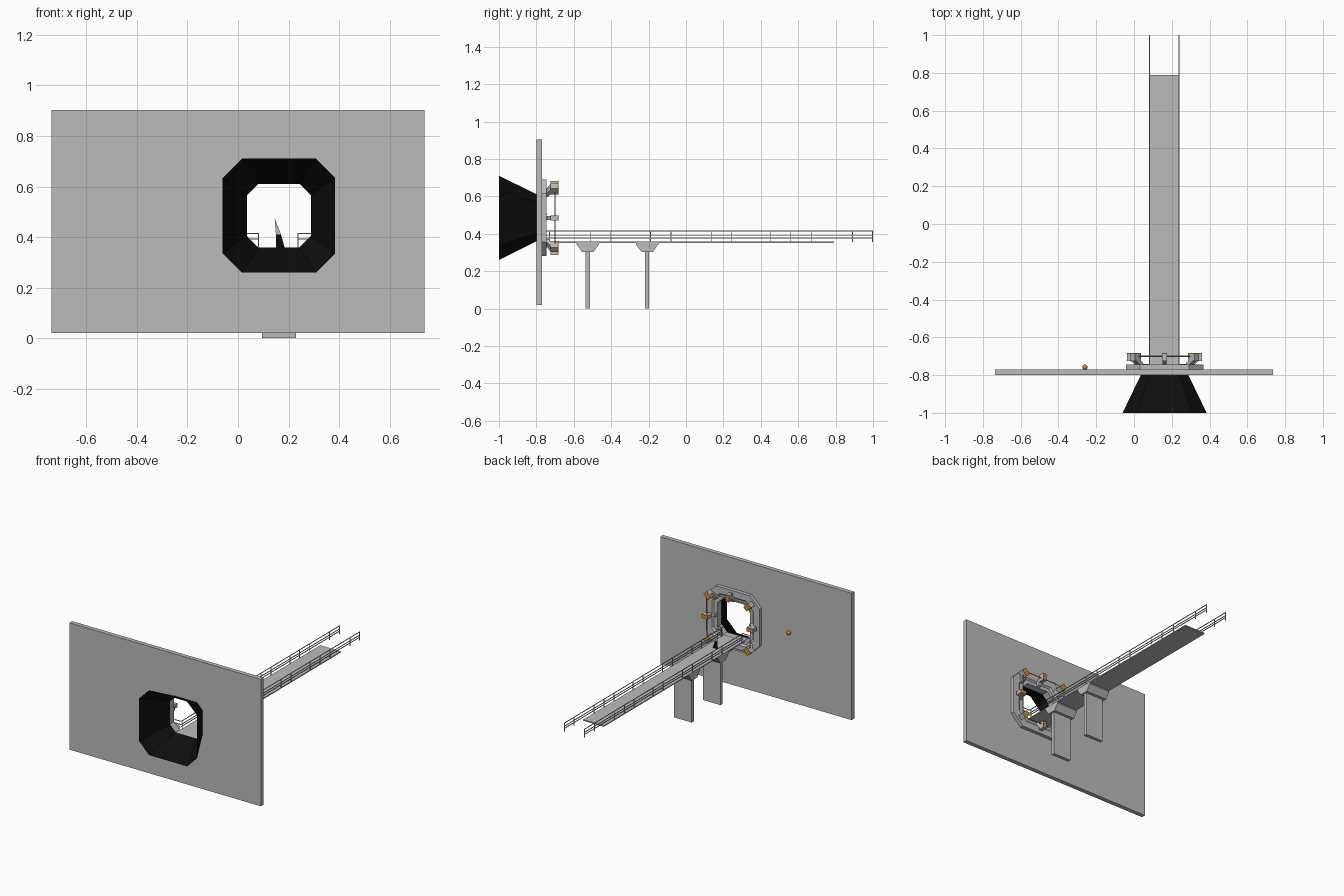
import bpy, bmesh, math
from mathutils import Vector, Matrix

if "Cube" in bpy.data.objects:
    bpy.data.objects.remove(bpy.data.objects["Cube"])

CX, CZ = 0.162, 0.485          # centre of the opening
PATH_X = 0.16                  # centre line of the walkway


def material(name, rgb):
    m = bpy.data.materials.new(name)
    m.diffuse_color = (*rgb, 1)
    m.use_nodes = True
    m.node_tree.nodes["Principled BSDF"].inputs["Base Color"].default_value = m.diffuse_color
    return m


GREY = material("concrete_grey", (0.5, 0.5, 0.5))
BLACK = material("black", (0.004, 0.004, 0.004))
ORANGE = material("orange", (0.65, 0.25, 0.02))


def finish(name, bm, mat, normals=True):
    bmesh.ops.remove_doubles(bm, verts=bm.verts, dist=1e-5)
    if normals:
        bmesh.ops.recalc_face_normals(bm, faces=bm.faces)
    me = bpy.data.meshes.new(name)
    bm.to_mesh(me)
    bm.free()
    me.materials.append(mat)
    ob = bpy.data.objects.new(name, me)
    bpy.context.collection.objects.link(ob)
    return ob


def octagon(y, hx, hz, c, cx=CX, cz=CZ):
    """Rectangle with corners cut by c, upright in the xz plane."""
    pts = []
    for sx, sz in ((1, 1), (-1, 1), (-1, -1), (1, -1)):
        a = (cx + sx * hx, y, cz + sz * (hz - c))
        b = (cx + sx * (hx - c), y, cz + sz * hz)
        pts += [a, b] if sx == sz else [b, a]
    return pts


def loft(name, loops, mat, closed=False):
    bm = bmesh.new()
    rings = [[bm.verts.new(p) for p in l] for l in loops]
    if closed:
        rings.append(rings[0])
    n = len(rings[0])
    for a, b in zip(rings, rings[1:]):
        for i in range(n):
            j = (i + 1) % n
            bm.faces.new((a[i], a[j], b[j], b[i]))
    return finish(name, bm, mat)


def add_box(bm, x, y, z, mat=None):
    """Box from (min, max) pairs, optionally transformed."""
    m = Matrix.Translation((sum(x) / 2, sum(y) / 2, sum(z) / 2)) @ \
        Matrix.Diagonal((x[1] - x[0], y[1] - y[0], z[1] - z[0], 1))
    bmesh.ops.create_cube(bm, size=1, matrix=(mat @ m) if mat else m)


def add_prism(bm, profile, x0, x1, mat=None):
    """Profile of (y, z) points swept along x."""
    mat = mat or Matrix.Identity(4)
    a = [bm.verts.new(mat @ Vector((x0, y, z))) for y, z in profile]
    b = [bm.verts.new(mat @ Vector((x1, y, z))) for y, z in profile]
    bm.faces.new(a)
    bm.faces.new(b[::-1])
    for i in range(len(a)):
        j = (i + 1) % len(a)
        bm.faces.new((a[j], a[i], b[i], b[j]))


# wall pierced by the octagonal opening
HOLE = (0.126, 0.126, 0.045)
wall = dict(cx=0, cz=0.4615)
loft("wall", [octagon(-0.80, *HOLE), octagon(-0.80, 0.737, 0.4415, 0, **wall),
              octagon(-0.77, 0.737, 0.4415, 0, **wall), octagon(-0.77, *HOLE)], GREY, True)

# black flared funnel in front of the wall
loft("funnel", [octagon(-1.0, 0.2225, 0.2255, 0.076), octagon(-0.80, *HOLE)], BLACK)

# stepped frame plate behind the wall
loft("frame", [octagon(-0.77, *HOLE), octagon(-0.77, 0.205, 0.205, 0.075),
               octagon(-0.745, 0.205, 0.205, 0.075), octagon(-0.745, 0.16, 0.16, 0.06),
               octagon(-0.755, 0.15, 0.15, 0.055), octagon(-0.755, *HOLE)], GREY, True)

# thin hoop carried by the clamps
R, T = 0.167, 0.003
loft("hoop", [octagon(-0.70, R - T, R - T, 0.04), octagon(-0.70 - T, R, R, 0.04),
              octagon(-0.70, R + T, R + T, 0.04), octagon(-0.70 + T, R, R, 0.04)], GREY, True)

# eight clamps around the opening: block, bent arm and orange end pad
blocks, pads = bmesh.new(), bmesh.new()
for k in range(8):
    r = 0.215 if k % 2 else 0.172
    w = 0.018 if k % 2 else 0.0135
    m = Matrix.Translation((CX, 0, CZ)) @ Matrix.Rotation(k * math.pi / 4, 4, 'Y')
    add_box(blocks, (-w, w), (-0.725, -0.687), (r - 0.022, r + 0.026), m)
    add_prism(blocks, [(-0.756, r - 0.045), (-0.756, r - 0.015), (-0.742, r - 0.012),
                       (-0.72, r + 0.016), (-0.72, r - 0.014), (-0.735, r - 0.04)],
              -w * 0.8, w * 0.8, m)
    add_box(pads, (-w, w), (-0.687, -0.683), (r - 0.022, r + 0.026), m)
finish("clamps", blocks, GREY)
finish("clamp_pads", pads, ORANGE)

# round orange button on the wall
bm = bmesh.new()
bmesh.ops.create_uvsphere(bm, u_segments=16, v_segments=10, radius=0.014,
                          matrix=Matrix.Translation((-0.26, -0.758, 0.505)))
for f in bm.faces:
    f.smooth = True
finish("wall_button", bm, ORANGE)

# walkway deck
bm = bmesh.new()
add_box(bm, (0.08, 0.24), (-0.77, 0.79), (0.351, 0.358))
finish("walkway_deck", bm, GREY)

# railings: three rails, posts in pairs, short return at the wall end
POSTS = (-0.73, -0.512, -0.405, -0.19, -0.08, 0.135, 0.245, 0.453, 0.56, 0.672, 0.89, 0.997)
t = 0.002
for side, name in ((-1, "left_railing"), (1, "right_railing")):
    bm = bmesh.new()
    x = PATH_X + side * 0.078
    for z in (0.377, 0.392, 0.414):
        add_box(bm, (x - t, x + t), (-0.745, 1.0), (z - t, z + t))
    for y in POSTS:
        add_box(bm, (x - t, x + t), (y - t, y + t), (0.356, 0.416))
    for z in (0.392, 0.414):
        xs = sorted((x, x + side * 0.05))
        add_box(bm, xs, (-0.745, -0.741), (z - t, z + t))
    finish(name, bm, GREY)

# two support pillars with flared heads
for i, y in enumerate((-0.525, -0.208)):
    bm = bmesh.new()
    add_box(bm, (0.094, 0.229), (y - 0.0115, y + 0.0115), (0, 0.305))
    add_prism(bm, [(y - 0.06, 0.351), (y - 0.06, 0.343), (y - 0.03, 0.302),
                   (y + 0.03, 0.302), (y + 0.06, 0.343), (y + 0.06, 0.351)], 0.08, 0.24)
    finish(f"pillar_{i + 1}", bm, GREY)

# flat upright marker on the walkway, grey above and black below
for name, pts, mat in (
        ("marker_top", [(0.145, 0.475), (0.17, 0.41), (0.15, 0.41)], GREY),
        ("marker_base", [(0.15, 0.41), (0.17, 0.41), (0.185, 0.358), (0.15, 0.358)], BLACK)):
    bm = bmesh.new()
    bm.faces.new([bm.verts.new((x, -0.56, z)) for x, z in pts])
    finish(name, bm, mat, False)
